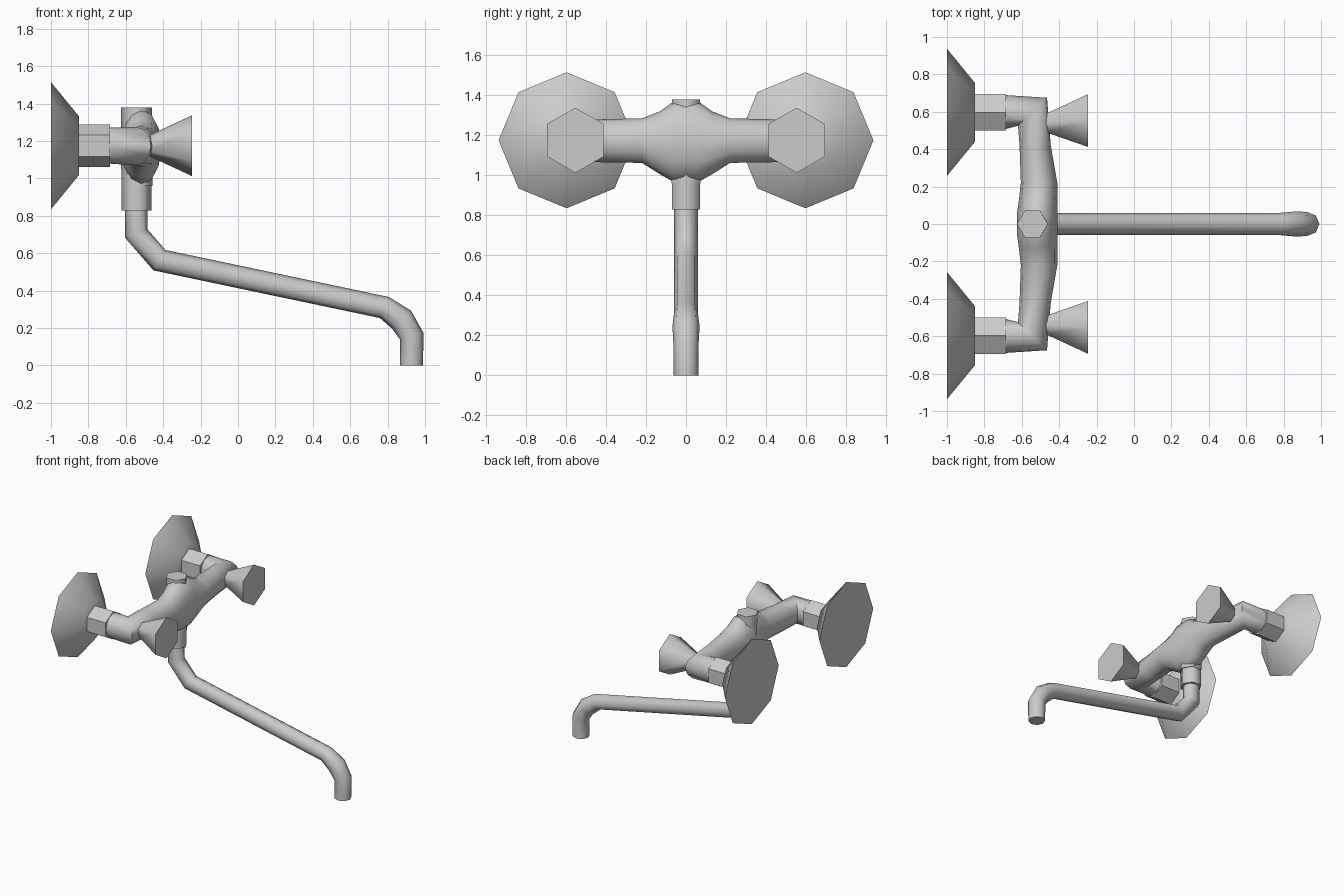
import bpy, bmesh, math
from mathutils import Vector

if "Cube" in bpy.data.objects:
    bpy.data.objects.remove(bpy.data.objects["Cube"])


def loft(name, rings, smooth=65):
    """Skin a list of point rings, cap both ends, shade by angle."""
    bm = bmesh.new()
    loops = [[bm.verts.new(p) for p in r] for r in rings]
    n = len(loops[0])
    for a, b in zip(loops, loops[1:]):
        for i in range(n):
            j = (i + 1) % n
            bm.faces.new((a[i], a[j], b[j], b[i]))
    bm.faces.new(loops[0])
    bm.faces.new(loops[-1])
    bmesh.ops.recalc_face_normals(bm, faces=bm.faces)
    me = bpy.data.meshes.new(name)
    bm.to_mesh(me)
    bm.free()
    ob = bpy.data.objects.new(name, me)
    bpy.context.collection.objects.link(ob)
    if smooth:
        bpy.ops.object.select_all(action='DESELECT')
        ob.select_set(True)
        bpy.context.view_layer.objects.active = ob
        bpy.ops.object.shade_smooth_by_angle(angle=math.radians(smooth))
    return ob


def ring(center, u, v, n):
    """Ellipse around center with half-axis vectors u and v."""
    c, u, v = Vector(center), Vector(u), Vector(v)
    return [c + u * math.cos(2 * math.pi * i / n) + v * math.sin(2 * math.pi * i / n)
            for i in range(n)]


def x_ring(x, y, z, r, n):
    return ring((x, y, z), (0, 0, r), (0, r, 0), n)


def z_ring(x, z, r, n):
    return ring((x, 0, z), (r, 0, 0), (0, r, 0), n)


# wall flanges, hexagonal nuts and handles on both sides
for side, s in (("right", 1), ("left", -1)):
    y = 0.597 * s
    loft("wall_flange_" + side, [x_ring(-1, y, 1.175, 0.34, 8),
                                 x_ring(-0.85, y, 1.175, 0.157, 8)])
    loft("nut_" + side, [x_ring(-0.86, y, 1.175, 0.113, 6),
                         x_ring(-0.685, y, 1.175, 0.113, 6)], smooth=0)
    loft("handle_" + side, [x_ring(-0.50, 0.54 * s, 1.175, 0.045, 6),
                            x_ring(-0.47, 0.54 * s, 1.175, 0.058, 6),
                            x_ring(-0.245, 0.553 * s, 1.175, 0.163, 6)])

# mixer body: back x, back y, front x, front y, bottom z, top z
half = [(-0.70, 0.505, -0.70, 0.69, 1.08, 1.272),
        (-0.62, 0.525, -0.465, 0.675, 1.07, 1.275),
        (-0.612, 0.42, -0.445, 0.42, 1.065, 1.28),
        (-0.605, 0.22, -0.41, 0.22, 1.062, 1.285),
        (-0.615, 0.13, -0.41, 0.13, 1.005, 1.32),
        (-0.625, 0.06, -0.41, 0.06, 0.965, 1.37)]
sections = half + [(a, -b, c, -d, e, f) for a, b, c, d, e, f in reversed(half)]
body = []
for bx, by, fx, fy, z0, z1 in sections:
    body.append(ring(((bx + fx) / 2, (by + fy) / 2, (z0 + z1) / 2),
                     ((fx - bx) / 2, (fy - by) / 2, 0),
                     (0, 0, (z1 - z0) / 2), 12))
loft("mixer_body", body)

# hexagonal centre post and the collar under it
loft("centre_post", [z_ring(-0.54, 0.96, 0.084, 6), z_ring(-0.543, 1.38, 0.082, 6)])
loft("spout_collar", [z_ring(-0.543, 0.83, 0.08, 6), z_ring(-0.543, 0.965, 0.08, 6)])

# spout: tube swept along an x-z path with mitred bends
path = [(-0.545, 0.90), (-0.545, 0.707), (-0.42, 0.563), (0.783, 0.31),
        (0.875, 0.245), (0.928, 0.158), (0.928, 0)]
pts = [Vector((x, 0, z)) for x, z in path]
radii = [0.06, 0.06, 0.06, 0.06, 0.068, 0.063, 0.062]
tube = []
for i, p in enumerate(pts):
    d_in = (p - pts[max(i - 1, 0)]).normalized()
    d_out = (pts[min(i + 1, len(pts) - 1)] - p).normalized()
    t = (d_in + d_out).normalized()
    miter = 1 / max(t.dot(d_in), t.dot(d_out))
    across = Vector((-t.z, 0, t.x)) * radii[i] * miter
    tube.append(ring(p, across, (0, radii[i], 0), 8))
loft("spout", tube)
